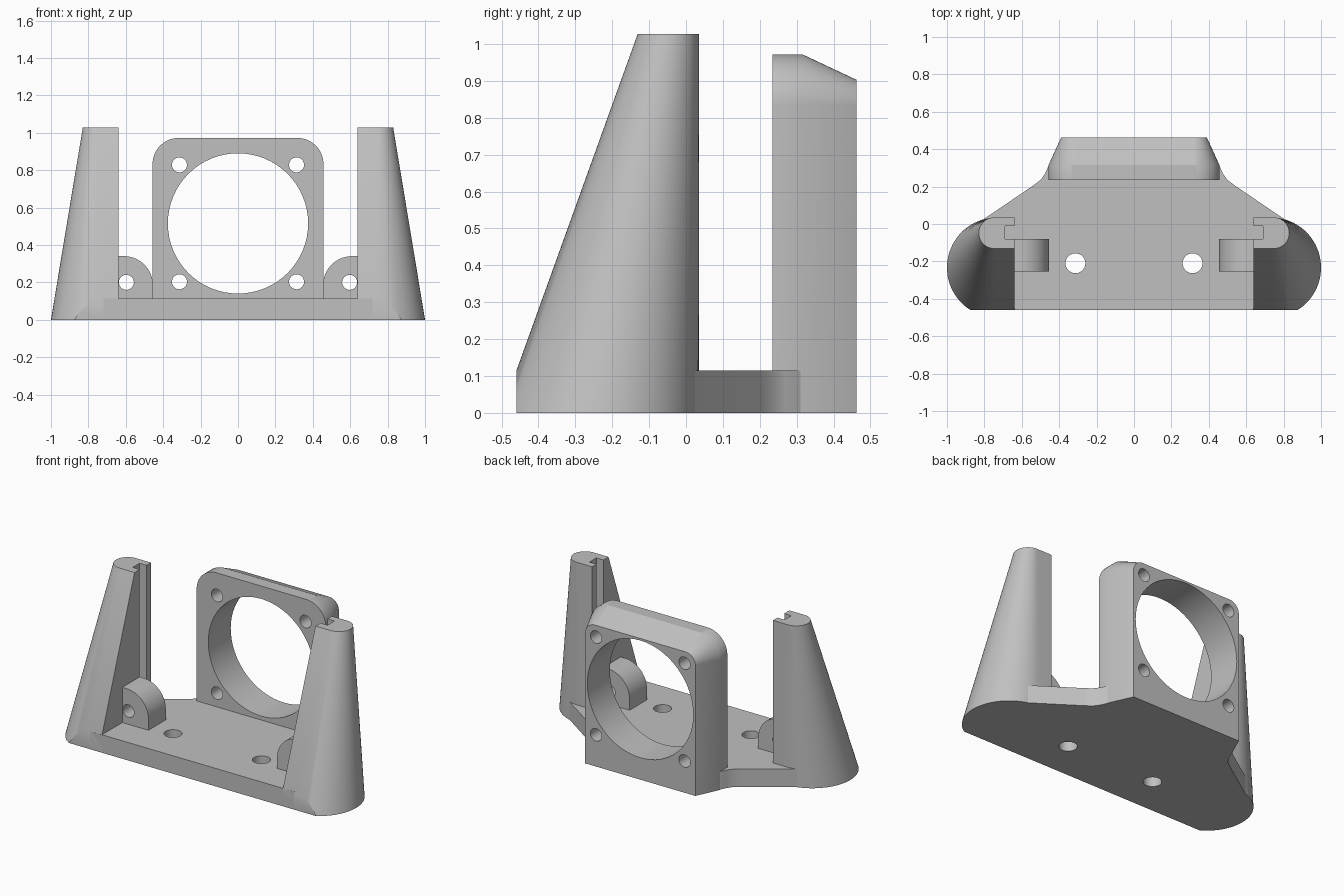
import bpy, bmesh, math
from mathutils import Vector

if "Cube" in bpy.data.objects:
    bpy.data.objects.remove(bpy.data.objects["Cube"], do_unlink=True)

grey = bpy.data.materials.new("plain_grey")
grey.use_nodes = True
colour = (0.53, 0.53, 0.53, 1)
grey.diffuse_color = colour
grey.node_tree.nodes["Principled BSDF"].inputs["Base Color"].default_value = colour

BASE_H = 0.115
FRONT, TOWER_X = -0.46, 0.64


def loft(name, rings):
    """Solid skinned through matching rings of points."""
    bm = bmesh.new()
    loops = [[bm.verts.new(p) for p in ring] for ring in rings]
    n = len(loops[0])
    for a, b in zip(loops, loops[1:]):
        for i in range(n):
            j = (i + 1) % n
            bm.faces.new((a[i], a[j], b[j], b[i]))
    bm.faces.new(loops[0])
    bm.faces.new(loops[-1])
    bmesh.ops.recalc_face_normals(bm, faces=bm.faces)
    mesh = bpy.data.meshes.new(name)
    bm.to_mesh(mesh)
    bm.free()
    mesh.materials.append(grey)
    obj = bpy.data.objects.new(name, mesh)
    bpy.context.collection.objects.link(obj)
    return obj


def arc(cx, cy, r, start, end, steps):
    angles = [math.radians(start + (end - start) * i / steps) for i in range(steps + 1)]
    return [(cx + r * math.cos(a), cy + r * math.sin(a)) for a in angles]


def upright(profile, y):
    return [(x, y, z) for x, z in profile]


def level(profile, z):
    return [(x, y, z) for x, y in profile]


def box(x0, x1, y0, y1, z0, z1):
    profile = [(x0, y0), (x1, y0), (x1, y1), (x0, y1)]
    return loft("cutter", [level(profile, z0), level(profile, z1)])


def hole(u, v, r, lo, hi, place):
    circle = arc(u, v, r, 0, 360, 64)[:-1]
    return loft("cutter", [place(circle, lo), place(circle, hi)])


def activate(obj):
    bpy.ops.object.select_all(action="DESELECT")
    obj.select_set(True)
    bpy.context.view_layer.objects.active = obj


def finish(obj, cutters=(), mirror=False):
    """Cut, mirror and shade one part."""
    activate(obj)
    for cutter in cutters:
        cutter.hide_render = True
        mod = obj.modifiers.new("cut", "BOOLEAN")
        mod.operation, mod.solver, mod.object = "DIFFERENCE", "EXACT", cutter
        bpy.ops.object.modifier_apply(modifier=mod.name)
        bpy.data.objects.remove(cutter, do_unlink=True)
    if mirror:
        mod = obj.modifiers.new("mirror", "MIRROR")
        mod.use_mirror_merge = False
        bpy.ops.object.modifier_apply(modifier=mod.name)
    bpy.ops.object.shade_smooth_by_angle(angle=math.radians(25))


# Base plate with flared back edge and two screw holes
half = [(0.72, FRONT), (0.82, 0.015), (0.54, 0.205), (0.5, 0.235), (0.475, 0.27), (0.455, 0.315), (0.44, 0.33)]
outline = half + [(-x, y) for x, y in reversed(half)]
base = loft("base_plate", [level(outline, 0), level(outline, BASE_H)])
finish(base, [hole(s * 0.313, -0.21, 0.053, -0.1, 0.3, level) for s in (-1, 1)])


# Leaning towers: round outside, flat inside, slotted and trimmed at the front
def tower_ring(cx, cy, r, z):
    profile = [(TOWER_X, cy + r)] + arc(cx, cy, r, 90, -90, 40) + [(TOWER_X, cy - r)]
    return level(profile, z)


towers = loft("slotted_towers", [tower_ring(0.732, -0.233, 0.268, 0), tower_ring(0.747, -0.048, 0.083, 1.027)])
finish(towers, [box(0.5, 0.69, -0.08, -0.01, BASE_H, 1.2),
                box(0.5, 1.2, -0.7, FRONT, -0.1, 0.4)], mirror=True)

# Rounded lugs beside the towers
lug = [(TOWER_X, BASE_H)] + [(TOWER_X, 0.34)] + arc(0.61, 0.185, 0.155, 90, 180, 20) + [(0.455, BASE_H)]
lugs = loft("screw_lugs", [upright(lug, -0.255), upright(lug, -0.08)])
finish(lugs, [hole(0.597, 0.2, 0.04, -0.4, 0, upright)], mirror=True)


# Fan mount: rounded frame tapering towards the back
def frame_ring(w, top, r, y):
    profile = [(-w, 0), (w, 0)]
    profile += arc(w - r, top - r, r, 0, 90, 20)
    profile += arc(r - w, top - r, r, 90, 180, 20)
    return upright(profile, y)


mount = loft("fan_mount", [frame_ring(0.457, 0.972, 0.14, 0.235),
                           frame_ring(0.457, 0.972, 0.14, 0.315),
                           frame_ring(0.39, 0.903, 0.07, 0.462)])
holes = [hole(0, 0.515, 0.375, 0.1, 0.6, upright)]
holes += [hole(x, z, 0.04, 0.1, 0.6, upright) for x in (-0.313, 0.313) for z in (0.203, 0.828)]
finish(mount, holes)
